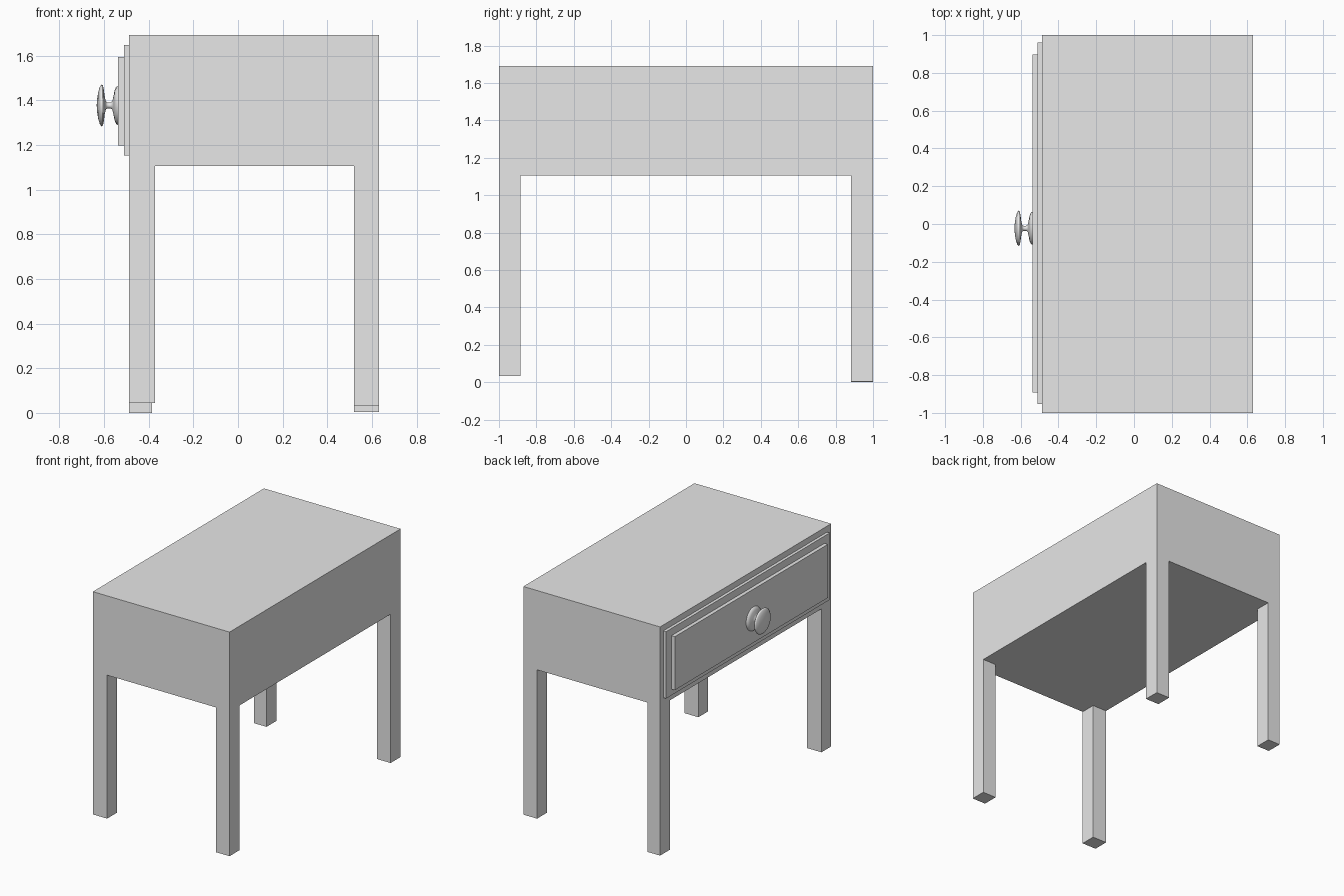
import bpy, bmesh, math
from mathutils import Vector, Matrix

cube = bpy.data.objects.get("Cube")
if cube:
    bpy.data.objects.remove(cube, do_unlink=True)

grey = bpy.data.materials.new("plain grey")
grey.use_nodes = True
grey.diffuse_color = (0.8, 0.8, 0.8, 1)
grey.node_tree.nodes["Principled BSDF"].inputs["Base Color"].default_value = (0.8, 0.8, 0.8, 1)


def finish(bm, name):
    bmesh.ops.recalc_face_normals(bm, faces=bm.faces[:])
    mesh = bpy.data.meshes.new(name)
    bm.to_mesh(mesh)
    bm.free()
    mesh.materials.append(grey)
    obj = bpy.data.objects.new(name, mesh)
    bpy.context.collection.objects.link(obj)
    return obj


def box_mesh(low, high):
    low, high = Vector(low), Vector(high)
    bm = bmesh.new()
    bmesh.ops.create_cube(bm, size=1)
    for v in bm.verts:
        v.co = (low + high) / 2 + v.co * (high - low)
    return bm


# Table body: the underside is cut into nine cells and its corners become legs
UNDER, TOP = 1.105, 1.692
bm = box_mesh((-0.488, -1, UNDER), (0.631, 1, TOP))
cuts = [((-0.38, 0, 0), (1, 0, 0)), ((0.519, 0, 0), (1, 0, 0)),
        ((0, -0.886, 0), (0, 1, 0)), ((0, 0.883, 0), (0, 1, 0))]
for point, normal in cuts:
    faces = [f for f in bm.faces if f.calc_center_median().z < UNDER + 0.001]
    edges = {e for f in faces for e in f.edges}
    verts = {v for f in faces for v in f.verts}
    bmesh.ops.bisect_plane(bm, geom=faces + list(edges) + list(verts),
                           plane_co=point, plane_no=normal)

# The two drawer-side legs differ slightly in width
for v in bm.verts:
    if abs(v.co.x + 0.38) < 0.001:
        v.co.x = -0.371 if v.co.y < 0 else -0.385

corners = [f for f in bm.faces if f.calc_center_median().z < UNDER + 0.001
           and abs(f.calc_center_median().y) > 0.9
           and not -0.4 < f.calc_center_median().x < 0.5]
legs = bmesh.ops.extrude_discrete_faces(bm, faces=corners)["faces"]
for f in legs:
    c = f.calc_center_median()
    if c.y < 0:
        foot = 0.044 if c.x < 0 else 0.034
    else:
        foot = 0 if c.x < 0 else 0.004
    for v in f.verts:
        v.co.z = foot
finish(bm, "table_body_and_legs")

# Drawer: a stepped pair of panels
finish(box_mesh((-0.51, -0.952, 1.153), (-0.486, 0.962, 1.648)), "drawer_front")
finish(box_mesh((-0.537, -0.891, 1.198), (-0.508, 0.897, 1.594)), "drawer_raised_panel")

# Knob: (x, radius) profile turned about the x axis
profile = [(-0.633, 0), (-0.631, 0.03), (-0.626, 0.06), (-0.619, 0.083),
           (-0.611, 0.094), (-0.605, 0.09), (-0.601, 0.07), (-0.597, 0.04),
           (-0.592, 0.018), (-0.584, 0.013), (-0.572, 0.013), (-0.563, 0.018),
           (-0.558, 0.04), (-0.553, 0.066), (-0.546, 0.083), (-0.536, 0.088)]
bm = bmesh.new()
points = [bm.verts.new((x, 0, r)) for x, r in profile]
lines = [bm.edges.new(pair) for pair in zip(points, points[1:])]
bmesh.ops.spin(bm, geom=points + lines, cent=(0, 0, 0), axis=(1, 0, 0),
               angle=math.tau, steps=32)
bmesh.ops.remove_doubles(bm, verts=bm.verts[:], dist=0.0005)
bmesh.ops.transform(bm, matrix=Matrix.Translation((0, -0.023, 1.377)), verts=bm.verts[:])
knob = finish(bm, "drawer_knob")
for p in knob.data.polygons:
    p.use_smooth = True
